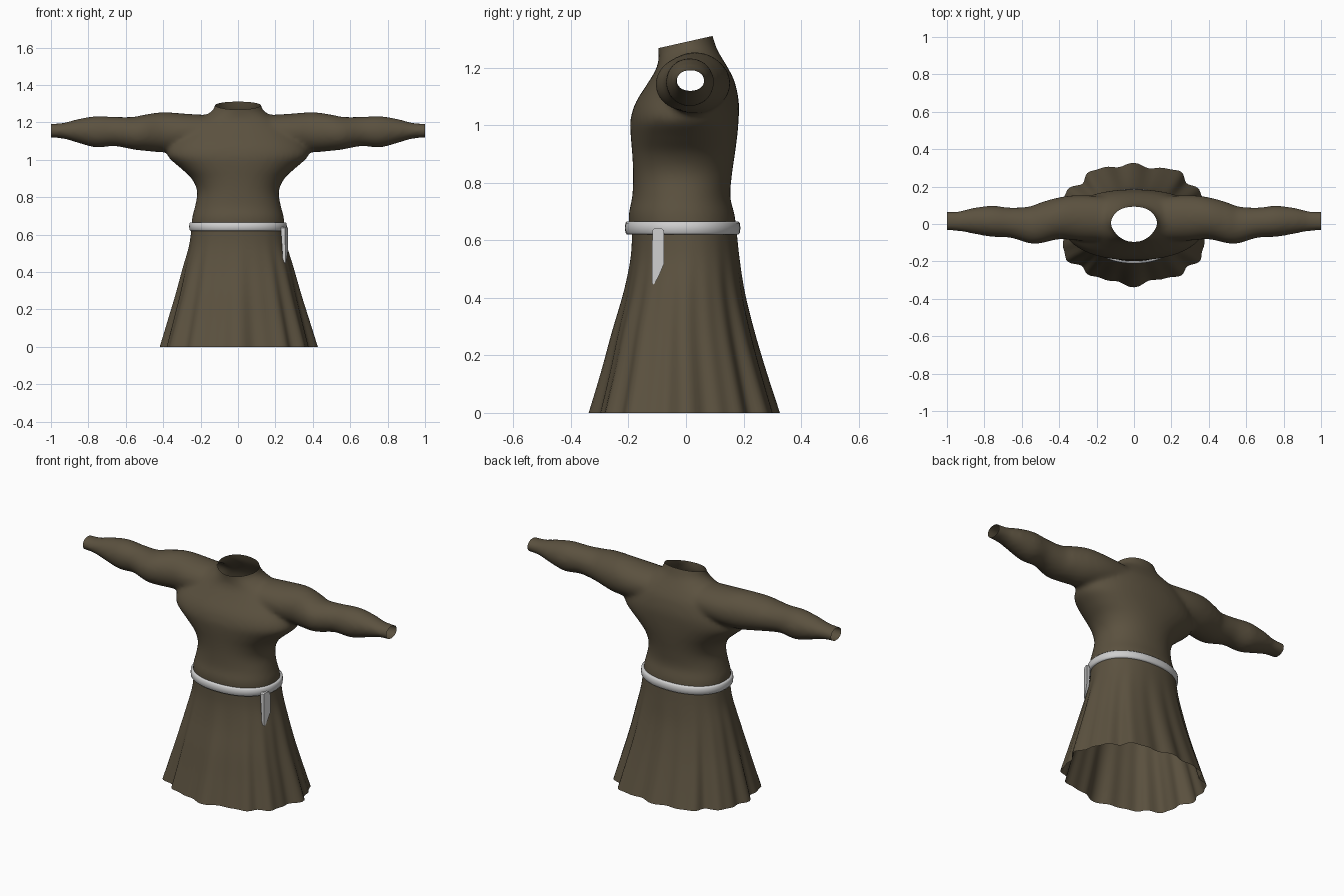
import bpy, bmesh, math
from mathutils import Vector

if "Cube" in bpy.data.objects:
    bpy.data.objects.remove(bpy.data.objects["Cube"])


def material(name, rgb):
    m = bpy.data.materials.new(name)
    m.diffuse_color = (*rgb, 1)
    m.use_nodes = True
    m.node_tree.nodes["Principled BSDF"].inputs["Base Color"].default_value = m.diffuse_color
    return m


CLOTH = material("brown_cloth", (0.105, 0.083, 0.05))
BELT = material("pale_grey", (0.62, 0.62, 0.62))


def smooth_rows(rows, steps):
    """Catmull-Rom interpolation of a table of section measurements."""
    out = []
    for i in range(len(rows) - 1):
        p = [rows[max(0, min(len(rows) - 1, i + k))] for k in (-1, 0, 1, 2)]
        for s in range(steps):
            t = s / steps
            out.append([0.5 * (2 * b + (c - a) * t + (2 * a - 5 * b + 4 * c - d) * t * t
                               + (3 * b - a - 3 * c + d) * t ** 3)
                        for a, b, c, d in zip(*p)])
    out.append(list(rows[-1]))
    return out


def loft(bm, rings, caps=False, wrap=False):
    vs = [[bm.verts.new(p) for p in r] for r in rings]
    n = len(rings[0])
    for a, b in zip(vs, vs[1:] + vs[:1] if wrap else vs[1:]):
        for i in range(n):
            j = (i + 1) % n
            bm.faces.new((a[i], a[j], b[j], b[i]))
    if caps:
        bm.faces.new(vs[0][::-1])
        bm.faces.new(vs[-1])


def make(name, bm, mat, angle=40):
    bmesh.ops.recalc_face_normals(bm, faces=bm.faces[:])
    me = bpy.data.meshes.new(name)
    bm.to_mesh(me)
    bm.free()
    me.materials.append(mat)
    ob = bpy.data.objects.new(name, me)
    bpy.context.collection.objects.link(ob)
    bpy.ops.object.select_all(action='DESELECT')
    ob.select_set(True)
    bpy.context.view_layer.objects.active = ob
    bpy.ops.object.shade_smooth_by_angle(angle=math.radians(angle))
    return ob


def body_ring(z, hw, front, back, egg=0.0, power=2.2, n=72, fold=0.0):
    """Horizontal section; egg narrows the front, fold adds pleats."""
    pts = []
    for i in range(n):
        t = 2 * math.pi * i / n
        c, s = math.cos(t), math.sin(t)
        x = hw * math.copysign(abs(c) ** (2 / power), c) * (1 - egg * max(0, -s))
        y = (front + back) / 2 + (back - front) / 2 * math.copysign(abs(s) ** (2 / power), s)
        r = 1 + fold * (0.028 * math.cos(12 * t) + 0.018 * math.cos(20 * t)
                        + 0.018 * math.sin(7 * t + 0.6) - 0.035)
        pts.append((x * r, y * r, z))
    return pts


# Torso: z, half width, front y, back y, front narrowing
torso = [
    (0.58, 0.250, -0.187, 0.178, 0), (0.68, 0.247, -0.200, 0.171, 0),
    (0.75, 0.230, -0.187, 0.154, 0), (0.83, 0.218, -0.184, 0.160, 0),
    (0.90, 0.248, -0.187, 0.170, 0), (0.96, 0.312, -0.192, 0.178, 0),
    (1.02, 0.375, -0.193, 0.183, 0), (1.08, 0.365, -0.175, 0.184, 0),
    (1.15, 0.310, -0.131, 0.170, 0), (1.20, 0.240, -0.102, 0.146, 0),
    (1.24, 0.170, -0.095, 0.122, 0.15), (1.28, 0.127, -0.098, 0.102, 0.3),
    (1.38, 0.112, -0.100, 0.075, 0.3)]
# Sleeve: x, low z, high z, front y, back y
sleeve = [
    (0.08, 1.06, 1.235, -0.09, 0.14), (0.28, 1.045, 1.247, -0.09, 0.155),
    (0.40, 1.040, 1.255, -0.082, 0.143), (0.50, 1.048, 1.242, -0.104, 0.115),
    (0.56, 1.055, 1.230, -0.104, 0.094), (0.66, 1.073, 1.230, -0.074, 0.088),
    (0.76, 1.066, 1.234, -0.069, 0.098), (0.86, 1.092, 1.217, -0.052, 0.086),
    (0.94, 1.114, 1.197, -0.038, 0.068), (1.05, 1.120, 1.192, -0.035, 0.066)]

# Upper garment: torso and sleeves merged into one soft surface
bm = bmesh.new()
loft(bm, [body_ring(*r) for r in smooth_rows(torso, 4)], caps=True)
for side in (1, -1):
    rings = []
    for x, lo, hi, f, b in smooth_rows(sleeve, 5):
        rings.append([(side * x, (f + b) / 2 + (b - f) / 2 * math.cos(a),
                       (lo + hi) / 2 + (hi - lo) / 2 * math.sin(a))
                      for a in (2 * math.pi * i / 32 for i in range(32))])
    loft(bm, rings, caps=True)
upper = make("upper_garment", bm, CLOTH)
mod = upper.modifiers.new("merge", 'REMESH')
mod.mode = 'VOXEL'
mod.voxel_size = 0.012
mod.use_smooth_shade = True
bpy.ops.object.modifier_apply(modifier=mod.name)
mod = upper.modifiers.new("soften", 'SMOOTH')
mod.factor = 0.5
mod.iterations = 10
bpy.ops.object.modifier_apply(modifier=mod.name)

# Open the neck, cuffs and waist
bm = bmesh.new()
bm.from_mesh(upper.data)
for co, no in [((0, 0, 0.64), (0, 0, -1)), ((1, 0, 0), (1, 0, 0)), ((-1, 0, 0), (-1, 0, 0)),
               ((0, -0.09, 1.27), (0, -0.225, 1))]:
    bmesh.ops.bisect_plane(bm, geom=bm.verts[:] + bm.edges[:] + bm.faces[:], plane_co=Vector(co),
                           plane_no=Vector(no), clear_outer=True)
bm.to_mesh(upper.data)
bm.free()
upper.data.materials.clear()
upper.data.materials.append(CLOTH)

# Pleated skirt: z, half width, front y, back y, fold strength
skirt = [(0.0, 0.418, -0.330, 0.328, 1.0), (0.14, 0.376, -0.290, 0.282, 0.85),
         (0.28, 0.334, -0.254, 0.240, 0.65), (0.42, 0.296, -0.215, 0.205, 0.4),
         (0.54, 0.262, -0.192, 0.186, 0.12), (0.645, 0.247, -0.187, 0.175, 0)]
bm = bmesh.new()
loft(bm, [body_ring(z, w, f, b, fold=k, n=144) for z, w, f, b, k in smooth_rows(skirt, 5)])
make("skirt", bm, CLOTH)

# Belt: rounded band swept around the waist
bm = bmesh.new()
loft(bm, [body_ring(z, 0.26 + d, -0.211 - d, 0.188 + d)
          for d, z in [(-0.024, 0.62), (-0.006, 0.62), (0, 0.627), (0.001, 0.643), (0, 0.66),
                       (-0.006, 0.666), (-0.024, 0.666)]], wrap=True)
make("belt", bm, BELT, 50)

# Hanging belt end: tapered slab on the right hip
bm = bmesh.new()
outline = [(-0.117, 0.635), (-0.110, 0.642), (-0.085, 0.642), (-0.077, 0.635), (-0.076, 0.52),
           (-0.095, 0.475), (-0.112, 0.446), (-0.119, 0.452)]
rings = []
for out in (0, 1):
    rings.append([(0.228 + (0.642 - z) * 0.07 + out * (0.024 - (0.642 - z) * 0.06)
                   + (y + 0.117) * 0.35, y, z) for y, z in outline])
loft(bm, rings, caps=True)
make("belt_end", bm, BELT, 30)
